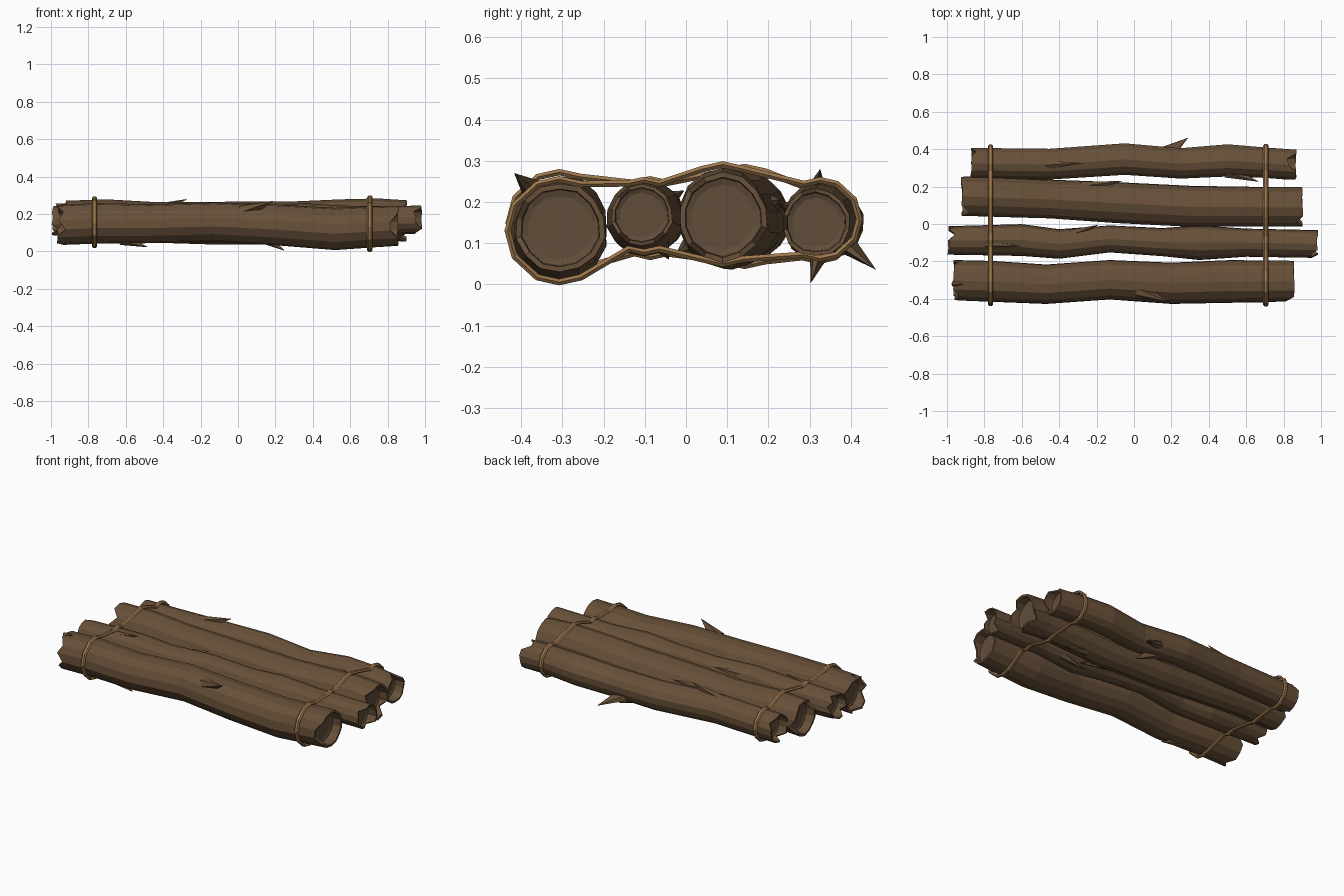
import bpy, bmesh, math, random
from mathutils import Vector

if "Cube" in bpy.data.objects:
    bpy.data.objects.remove(bpy.data.objects["Cube"])

random.seed(7)
SIDES = 14


def material(name, rgb):
    m = bpy.data.materials.new(name)
    m.diffuse_color = (*rgb, 1)
    m.use_nodes = True
    m.node_tree.nodes["Principled BSDF"].inputs["Base Color"].default_value = m.diffuse_color
    return m


BARK = material("brown bark", (0.135, 0.080, 0.040))
WOOD = material("cut wood", (0.120, 0.075, 0.042))
ROPE = material("tan rope", (0.34, 0.19, 0.075))

# Each log: path knots (x, y, z, radius) from left end to right end
LOGS = {
    "front_log": [(-.967, -.302, .142, .110), (-.75, -.308, .150, .111), (-.47, -.323, .148, .107),
                  (-.13, -.299, .157, .107), (.2, -.318, .142, .112), (.52, -.308, .120, .116),
                  (.7, -.308, .130, .113), (.86, -.306, .137, .110)],
    "thin_log": [(-.997, -.088, .162, .077), (-.6, -.086, .160, .086), (-.4, -.107, .165, .080),
                 (-.13, -.080, .172, .073), (.15, -.097, .165, .076), (.35, -.100, .160, .094),
                 (.6, -.100, .165, .076), (.985, -.107, .167, .075)],
    "thick_log": [(-.925, .147, .160, .108), (-.7, .140, .167, .108), (-.45, .131, .155, .106),
                  (-.1, .112, .150, .112), (.3, .092, .152, .112), (.55, .090, .165, .110),
                  (.75, .089, .172, .108), (.905, .089, .162, .108)],
    "back_log": [(-.875, .323, .150, .084), (-.65, .321, .155, .083), (-.45, .318, .160, .084),
                 (-.05, .345, .150, .086), (.25, .322, .140, .083), (.5, .338, .155, .088),
                 (.7, .326, .158, .083), (.87, .315, .150, .082)],
}


def sample(knots, x):
    """Centre y, z and radius of a log at x."""
    for a, b in zip(knots, knots[1:]):
        if x <= b[0]:
            t = (x - a[0]) / (b[0] - a[0])
            return [a[i] + (b[i] - a[i]) * t for i in (1, 2, 3)]
    return list(knots[-1][1:])


def surface(knots, x, deg, extra=0.0):
    y, z, r = sample(knots, x)
    a = math.radians(deg)
    return Vector((x, y + (r + extra) * math.cos(a), z + (r + extra) * math.sin(a)))


def finish(name, bm, mats):
    bmesh.ops.recalc_face_normals(bm, faces=bm.faces)
    me = bpy.data.meshes.new(name)
    bm.to_mesh(me)
    bm.free()
    for m in mats:
        me.materials.append(m)
    ob = bpy.data.objects.new(name, me)
    bpy.context.collection.objects.link(ob)
    return ob


def make_log(name, knots):
    bm = bmesh.new()
    uneven = [random.uniform(0.97, 1.03) for _ in range(SIDES)]

    def ring(knot, scale, dx):
        x, y, z, r = knot
        out = []
        for i in range(SIDES):
            a = 2 * math.pi * (i + .5) / SIDES
            q = r * scale * uneven[i]
            out.append(bm.verts.new((x + dx[i], y + q * math.cos(a), z + q * math.sin(a))))
        return out

    def jagged(inward):
        # mostly flat rim with a few splintered notches
        return [inward * (random.uniform(.03, .055) if random.random() < .22
                          else random.uniform(0, .008)) for _ in range(SIDES)]

    flat = [0] * SIDES
    left, right = jagged(1), jagged(-1)
    first, last = knots[0], knots[-1]
    rings = [ring(first, .72, [.065] * SIDES), ring(first, .86, [.06] * SIDES),
             ring(first, .88, left), ring(first, 1, left)]
    rings += [ring(k, 1, flat) for k in knots[1:-1]]
    rings += [ring(last, 1, right), ring(last, .88, right),
              ring(last, .86, [-.06] * SIDES), ring(last, .72, [-.065] * SIDES)]
    n = len(rings)
    for j, (a, b) in enumerate(zip(rings, rings[1:])):
        for i in range(SIDES):
            k = (i + 1) % SIDES
            f = bm.faces.new((a[i], a[k], b[k], b[i]))
            f.material_index = 1 if j in (0, n - 2) else 0
    for r in (rings[0], rings[-1]):
        bm.faces.new(r).material_index = 1
    finish(name, bm, [BARK, WOOD])


for name, knots in LOGS.items():
    make_log(name, knots)

# Torn bark splinters: log, start x, angle, length (sign = direction), lift, half width in degrees
SPLINTERS = [
    ("front_log", .02, 128, .17, .050, 17), ("front_log", -.97, 100, .06, .004, 8),
    ("front_log", -.62, 262, .14, .020, 14),
    ("thin_log", -.78, 110, .18, .012, 14), ("thin_log", -.33, 35, .14, .025, 18),
    ("thin_log", .48, 300, -.16, .025, 16),
    ("thick_log", -.27, 25, .21, .020, 14), ("thick_log", .22, 215, .16, .030, 14),
    ("thick_log", .45, 280, .15, .020, 14),
    ("back_log", -.46, 92, .19, .040, 16), ("back_log", .14, -38, .15, .090, 18),
    ("back_log", .50, 160, .17, .025, 18), ("back_log", .10, 262, .15, .055, 16),
]
for i, (log, x, deg, length, lift, w) in enumerate(SPLINTERS):
    k = LOGS[log]
    bm = bmesh.new()
    base = [surface(k, x, deg - w, -.004), surface(k, x - length * .1, deg, .006),
            surface(k, x, deg + w, -.004), surface(k, x + length * .55, deg + w * .4, -.012),
            surface(k, x + length * .55, deg - w * .4, -.012)]
    base = [bm.verts.new(p) for p in base]
    tip = bm.verts.new(surface(k, x + length, deg, lift))
    for a, b in zip(base, base[1:] + base[:1]):
        bm.faces.new((a, b, tip))
    bm.faces.new(base)
    finish(f"splinter_{i + 1}", bm, [BARK])


# Ropes wrapped around all four logs
def make_rope(name, x):
    order = list(LOGS.values())
    pts = [surface(order[0], x, d, .012) for d in (210, 180, 150)]
    for k in order:
        pts += [surface(k, x, d, .012) for d in (115, 90, 65)]
    pts += [surface(order[-1], x, d, .012) for d in (30, 0, -30)]
    for k in reversed(order):
        pts += [surface(k, x, d, .012) for d in (-65, -90, -115)]
    bm = bmesh.new()
    n, m = len(pts), 6
    rings = []
    for i, p in enumerate(pts):
        t = (pts[(i + 1) % n] - pts[i - 1]).normalized()
        side = Vector((1, 0, 0))
        out = t.cross(side).normalized()
        rings.append([bm.verts.new(p + side * .014 * math.cos(a) + out * .009 * math.sin(a))
                      for a in (2 * math.pi * j / m for j in range(m))])
    for i in range(n):
        a, b = rings[i], rings[(i + 1) % n]
        for j in range(m):
            q = (j + 1) % m
            bm.faces.new((a[j], a[q], b[q], b[j]))
    finish(name, bm, [ROPE])


make_rope("left_rope", -.767)
make_rope("right_rope", .705)
